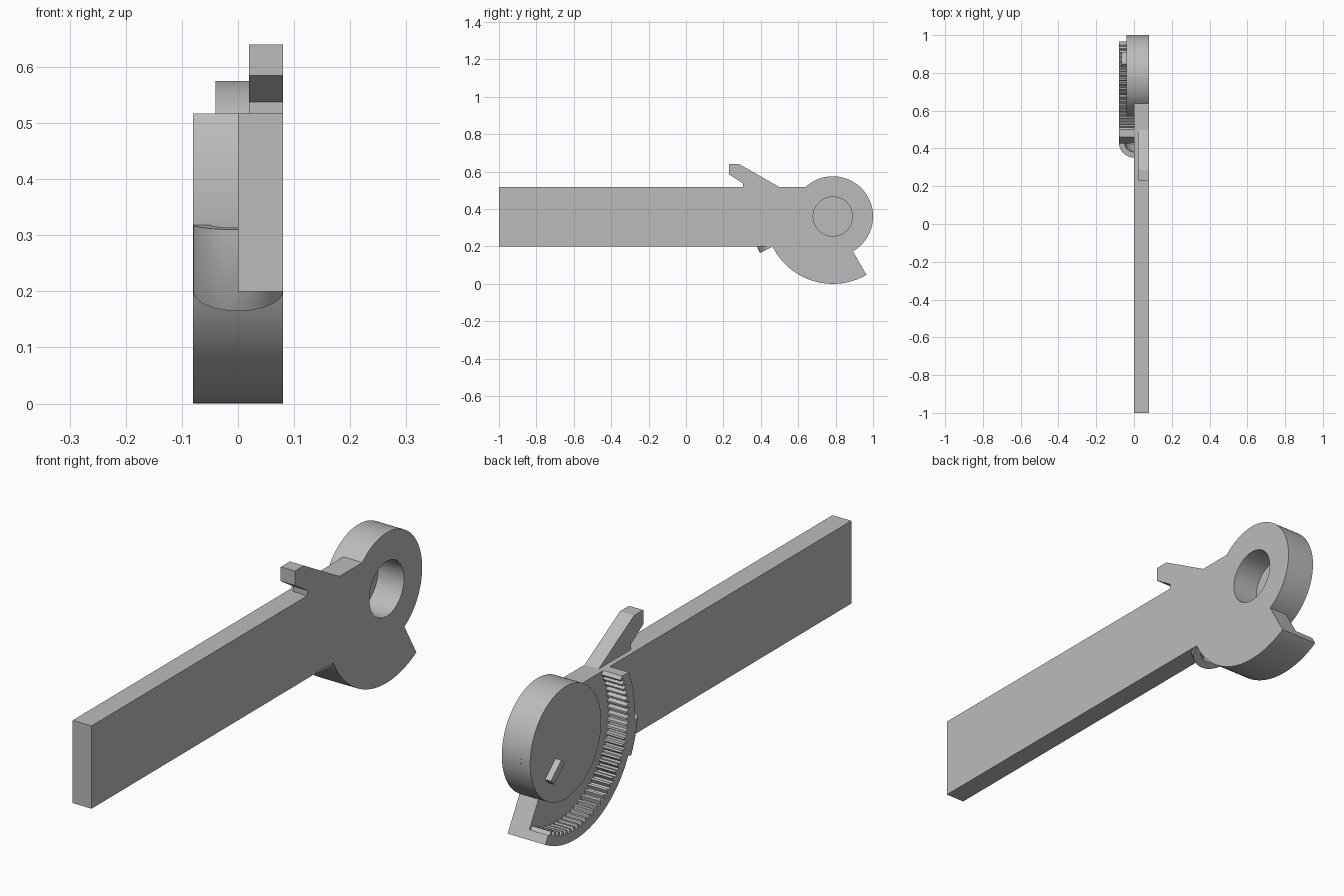
import bpy, bmesh, math
from math import cos, sin, radians, degrees, asin, pi

if "Cube" in bpy.data.objects:
    bpy.data.objects.remove(bpy.data.objects["Cube"], do_unlink=True)

grey = bpy.data.materials.new("light_grey")
grey.use_nodes = True
colour = (0.5, 0.5, 0.5, 1)
grey.diffuse_color = colour
grey.node_tree.nodes["Principled BSDF"].inputs["Base Color"].default_value = colour

CY, CZ = 0.785, 0.36          # pivot centre
HUB, RIM, ROOT, TIP = 0.215, 0.36, 0.325, 0.31
TOP, BOTTOM = 0.517, 0.2      # arm edges
SIDE = 0.08                   # half width


def polar(r, deg):
    return CY + r * cos(radians(deg)), CZ + r * sin(radians(deg))


def arc(r, start, end, steps=64):
    return [polar(r, start + (end - start) * i / steps) for i in range(steps + 1)]


def level_angle(r, z):
    """Angle on the front half of a circle where it reaches height z."""
    return 180 - degrees(asin((z - CZ) / r))


def finish(bm, name):
    bmesh.ops.recalc_face_normals(bm, faces=bm.faces)
    mesh = bpy.data.meshes.new(name)
    bm.to_mesh(mesh)
    bm.free()
    mesh.materials.append(grey)
    ob = bpy.data.objects.new(name, mesh)
    bpy.context.collection.objects.link(ob)
    return ob


def slab(name, outline, x0, x1):
    """Extrude a (y, z) outline from x0 to x1."""
    bm = bmesh.new()
    face = bm.faces.new([bm.verts.new((x0, y, z)) for y, z in outline])
    out = bmesh.ops.extrude_face_region(bm, geom=[face])
    moved = [v for v in out["geom"] if isinstance(v, bmesh.types.BMVert)]
    bmesh.ops.translate(bm, vec=(x1 - x0, 0, 0), verts=moved)
    return finish(bm, name)


def select(ob):
    bpy.ops.object.select_all(action='DESELECT')
    ob.select_set(True)
    bpy.context.view_layer.objects.active = ob


# Flat arm with its round head and lower sector in one outline
arm = slab("arm_plate",
           [(-1, BOTTOM)]
           + arc(RIM, level_angle(RIM, BOTTOM), 300)
           + arc(HUB, -60, level_angle(HUB, TOP))
           + [(-1, TOP)], 0, SIDE)

# Round hub behind the head
hub = slab("hub", arc(HUB, 0, 360, 96)[:-1], -0.04, 0)

# Blind pivot hole
cutter = slab("hole_cutter", arc(0.105, 0, 360, 64)[:-1], -0.03, 0.12)
cutter.hide_render = True
for ob in (arm, hub):
    mod = ob.modifiers.new("pivot_hole", 'BOOLEAN')
    mod.operation = 'DIFFERENCE'
    mod.solver = 'EXACT'
    mod.object = cutter
    select(ob)
    bpy.ops.object.modifier_apply(modifier=mod.name)
bpy.data.objects.remove(cutter, do_unlink=True)

# Curved rack with inward teeth
teeth = 34
start, end = 300, level_angle(ROOT, TOP)
pitch = (end - start) / teeth
inner = []
for i in range(teeth):
    a = start + pitch * i
    inner += [polar(ROOT, a), polar(ROOT, a + pitch * 0.3),
              polar(TIP, a + pitch * 0.5), polar(TIP, a + pitch * 0.8)]
inner.append(polar(ROOT, end))
rack = slab("toothed_rim", arc(RIM, level_angle(RIM, TOP), 300, 96) + inner, -SIDE, 0)

# Hooked latch on the upper edge
latch = slab("latch_hook", [(0.23, 0.585), (0.305, 0.537), (0.305, TOP), (0.5, TOP),
                            (0.285, 0.64), (0.23, 0.64)], 0.02, SIDE)

# Small radial key on the hub face
key = slab("hub_key", [(CY + r * cos(a) - w * sin(a), CZ + r * sin(a) + w * cos(a))
                       for a in [radians(-42)]
                       for r, w in ((0.07, -0.014), (0.155, -0.014),
                                    (0.155, 0.014), (0.07, 0.014))], -0.065, -0.04)

# Curved half tube on the outside of the rim
bm = bmesh.new()
section = []
n = 20
for radius, order in ((SIDE, range(n + 1)), (0.05, range(n, -1, -1))):
    for i in order:
        t = pi * i / n
        y, z = polar(RIM - 0.004 + radius * sin(t), 186.6)
        section.append(bm.verts.new((-radius * cos(t), y, z)))
face = bm.faces.new(section)
cap = bmesh.ops.duplicate(bm, geom=[face])
bmesh.ops.spin(bm, geom=[face], cent=(0, CY, CZ), axis=(1, 0, 0),
               angle=radians(20), steps=10, use_duplicate=False)
bmesh.ops.remove_doubles(bm, verts=bm.verts, dist=0.0001)
tube = finish(bm, "guide_tube")

for ob in (arm, hub, rack, latch, key, tube):
    select(ob)
    bpy.ops.object.shade_smooth_by_angle(angle=radians(20))
